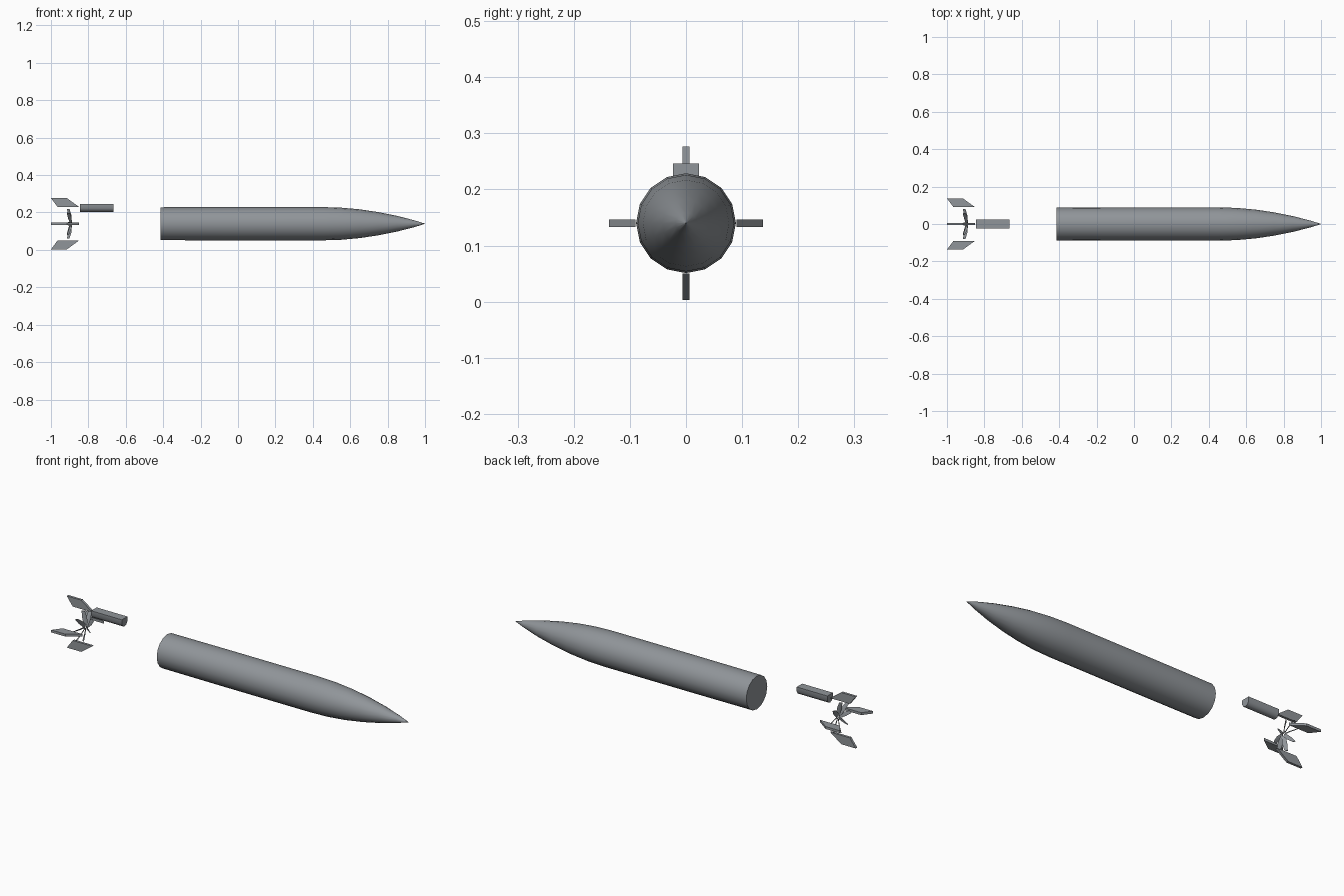
import bpy, bmesh, math
from mathutils import Matrix, Vector

cube = bpy.data.objects.get("Cube")
if cube:
    bpy.data.objects.remove(cube)

AXIS_Z = 0.14

grey = bpy.data.materials.new("steel grey")
grey.use_nodes = True
colour = (0.28, 0.30, 0.32, 1)
grey.diffuse_color = colour
grey.node_tree.nodes["Principled BSDF"].inputs["Base Color"].default_value = colour


def finish(name, bm, smooth=0):
    bmesh.ops.recalc_face_normals(bm, faces=bm.faces)
    mesh = bpy.data.meshes.new(name)
    bm.to_mesh(mesh)
    bm.free()
    ob = bpy.data.objects.new(name, mesh)
    bpy.context.collection.objects.link(ob)
    mesh.materials.append(grey)
    if smooth:
        bpy.ops.object.select_all(action='DESELECT')
        ob.select_set(True)
        bpy.context.view_layer.objects.active = ob
        bpy.ops.object.shade_smooth_by_angle(angle=math.radians(smooth))
    return ob


def skin(rings, bm):
    """Join equal rings of points into a closed, capped solid."""
    loops = [[bm.verts.new(p) for p in ring] for ring in rings]
    n = len(loops[0])
    for a, b in zip(loops, loops[1:]):
        for i in range(n):
            j = (i + 1) % n
            bm.faces.new((a[i], a[j], b[j], b[i]))
    bm.faces.new(loops[0])
    bm.faces.new(loops[-1])


# Hull: long cylinder with a pointed ogive nose
SIDES = 16
profile = [(-0.415, 0.088), (-0.07, 0.089), (0.45, 0.089), (0.55, 0.086),
           (0.65, 0.077), (0.75, 0.062), (0.85, 0.042), (0.94, 0.019), (1.0, 0.0005)]
bm = bmesh.new()
skin([[(x, r * math.sin(k * math.tau / SIDES), AXIS_Z + r * math.cos(k * math.tau / SIDES))
       for k in range(SIDES)] for x, r in profile], bm)
finish("hull", bm, 40)

# Small housing: flat top and sides, rounded belly
section = [(-0.023, 0.246), (0.023, 0.246), (0.023, 0.222), (0.014, 0.208),
           (0, 0.203), (-0.014, 0.208), (-0.023, 0.222)]
bm = bmesh.new()
skin([[(x, y, z) for y, z in section] for x in (-0.845, -0.665)], bm)
finish("top_housing", bm, 50)

# Four swept tail fins around the axis
outline = [(-1.0, 0.137), (-0.915, 0.137), (-0.85, 0.09), (-0.965, 0.09)]
for k, name in enumerate(("top_fin", "right_fin", "bottom_fin", "left_fin")):
    bm = bmesh.new()
    skin([[(x, y, r) for x, r in outline] for y in (-0.0065, 0.0065)], bm)
    bm.transform(Matrix.Translation((0, 0, AXIS_Z)) @ Matrix.Rotation(k * math.pi / 2, 4, 'X'))
    finish(name, bm)

# Propeller: twisted blades raked backwards towards the tip
BLADES = 8
bm = bmesh.new()
for k in range(BLADES):
    rings = []
    for r, x, half, pitch in ((0.008, -0.893, 0.010, 60), (0.045, -0.899, 0.012, 45),
                              (0.08, -0.908, 0.008, 30)):
        chord = Vector((math.cos(math.radians(pitch)), math.sin(math.radians(pitch)), 0))
        across = Vector((-chord.y, chord.x, 0)) * 0.002
        mid = Vector((x, 0, r))
        rings.append([mid + chord * half, mid + across, mid - chord * half, mid - across])
    turn = Matrix.Translation((0, 0, AXIS_Z)) @ Matrix.Rotation(k * math.tau / BLADES, 4, 'X')
    skin([[turn @ p for p in ring] for ring in rings], bm)
finish("propeller", bm, 40)
